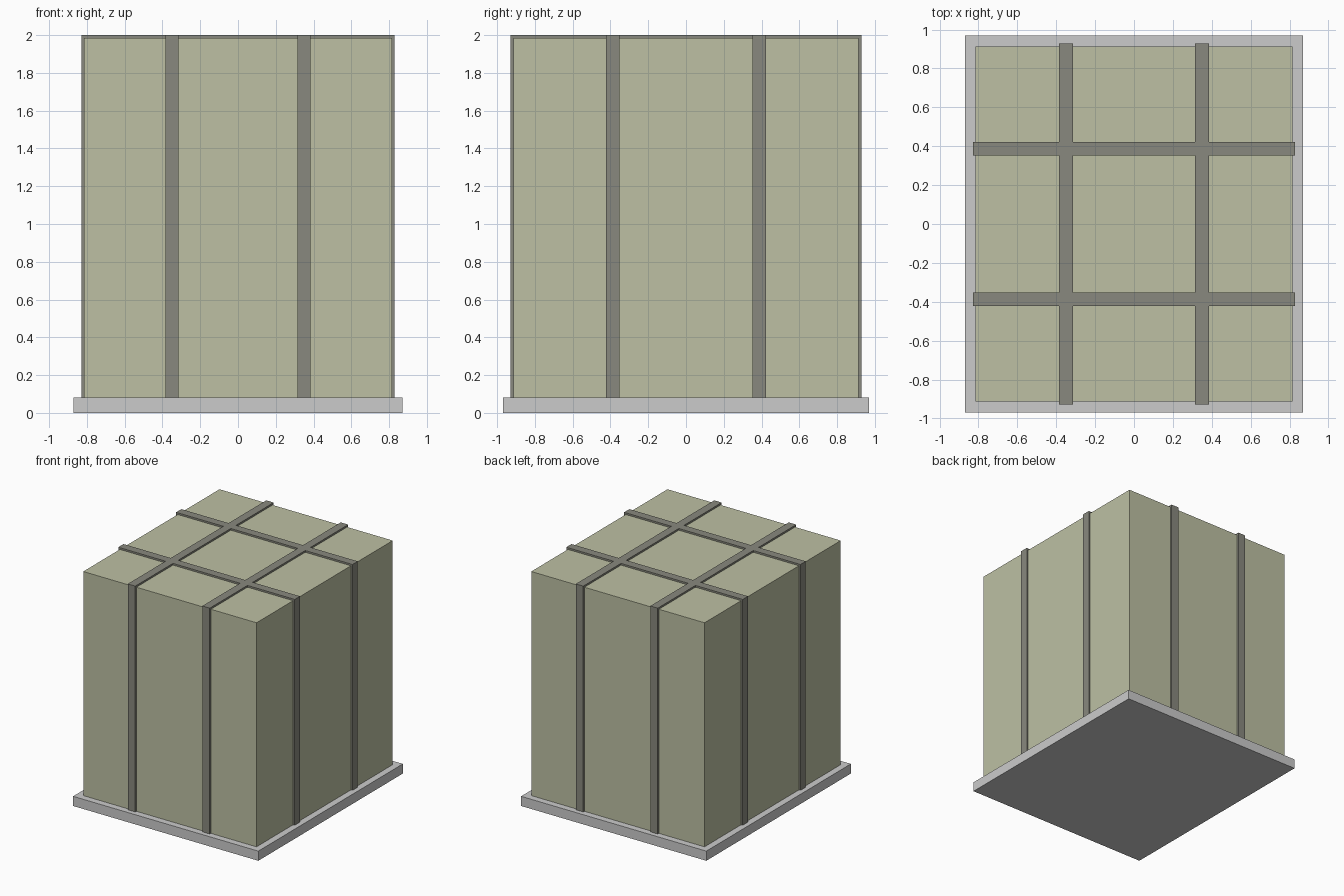
import bpy
import bmesh

if "Cube" in bpy.data.objects:
    bpy.data.objects.remove(bpy.data.objects["Cube"])


def material(name, color):
    mat = bpy.data.materials.new(name)
    mat.diffuse_color = (*color, 1)
    mat.use_nodes = True
    mat.node_tree.nodes["Principled BSDF"].inputs["Base Color"].default_value = mat.diffuse_color
    return mat


def finish(name, bm, mat=None):
    bmesh.ops.recalc_face_normals(bm, faces=bm.faces)
    mesh = bpy.data.meshes.new(name)
    bm.to_mesh(mesh)
    bm.free()
    obj = bpy.data.objects.new(name, mesh)
    bpy.context.collection.objects.link(obj)
    if mat:
        mesh.materials.append(mat)
    return obj


def block(name, hx, hy, z0, z1, mat=None):
    bm = bmesh.new()
    bmesh.ops.create_cube(bm, size=1)
    for v in bm.verts:
        v.co.x *= 2 * hx
        v.co.y *= 2 * hy
        v.co.z = z0 if v.co.z < 0 else z1
    return finish(name, bm, mat)


def strap(name, axis, offset, inner, outer, mat):
    """U-shaped band running over the crate along the given axis."""
    profile = [(-outer, BASE_TOP), (-outer, TOP), (outer, TOP), (outer, BASE_TOP),
               (inner, BASE_TOP), (inner, BOX_TOP), (-inner, BOX_TOP), (-inner, BASE_TOP)]
    bm = bmesh.new()
    start = offset - WIDTH / 2
    rows = []
    for side in (start, start + WIDTH):
        rows.append([bm.verts.new((a, side, z) if axis == 'x' else (side, a, z))
                     for a, z in profile])
    n = len(profile)
    for i in range(n):
        j = (i + 1) % n
        bm.faces.new((rows[0][i], rows[0][j], rows[1][j], rows[1][i]))
    # quads for the left leg, top and right leg on both sides
    for r in rows:
        for quad in ((0, 1, 6, 7), (1, 2, 5, 6), (2, 3, 4, 5)):
            bm.faces.new([r[i] for i in quad])
    return finish(name, bm, mat)


BASE_TOP, BOX_TOP, TOP, WIDTH = 0.082, 1.985, 2.0, 0.07
BOX_X, BOX_Y = 0.814, 0.914
LIFT = 0.015

olive = material("olive", (0.51, 0.53, 0.37))
dark = material("strap_grey", (0.25, 0.25, 0.21))

# Base plate and crate body
block("base_plate", 0.87, 0.97, 0, BASE_TOP)
block("crate_body", BOX_X, BOX_Y, BASE_TOP, BOX_TOP, olive)

# Two straps in each direction
for side, s in (("a", -1), ("b", 1)):
    strap("lengthwise_strap_" + side, 'y', s * 0.35, BOX_Y, BOX_Y + LIFT, dark)
    strap("crosswise_strap_" + side, 'x', s * 0.388, BOX_X, BOX_X + LIFT, dark)
